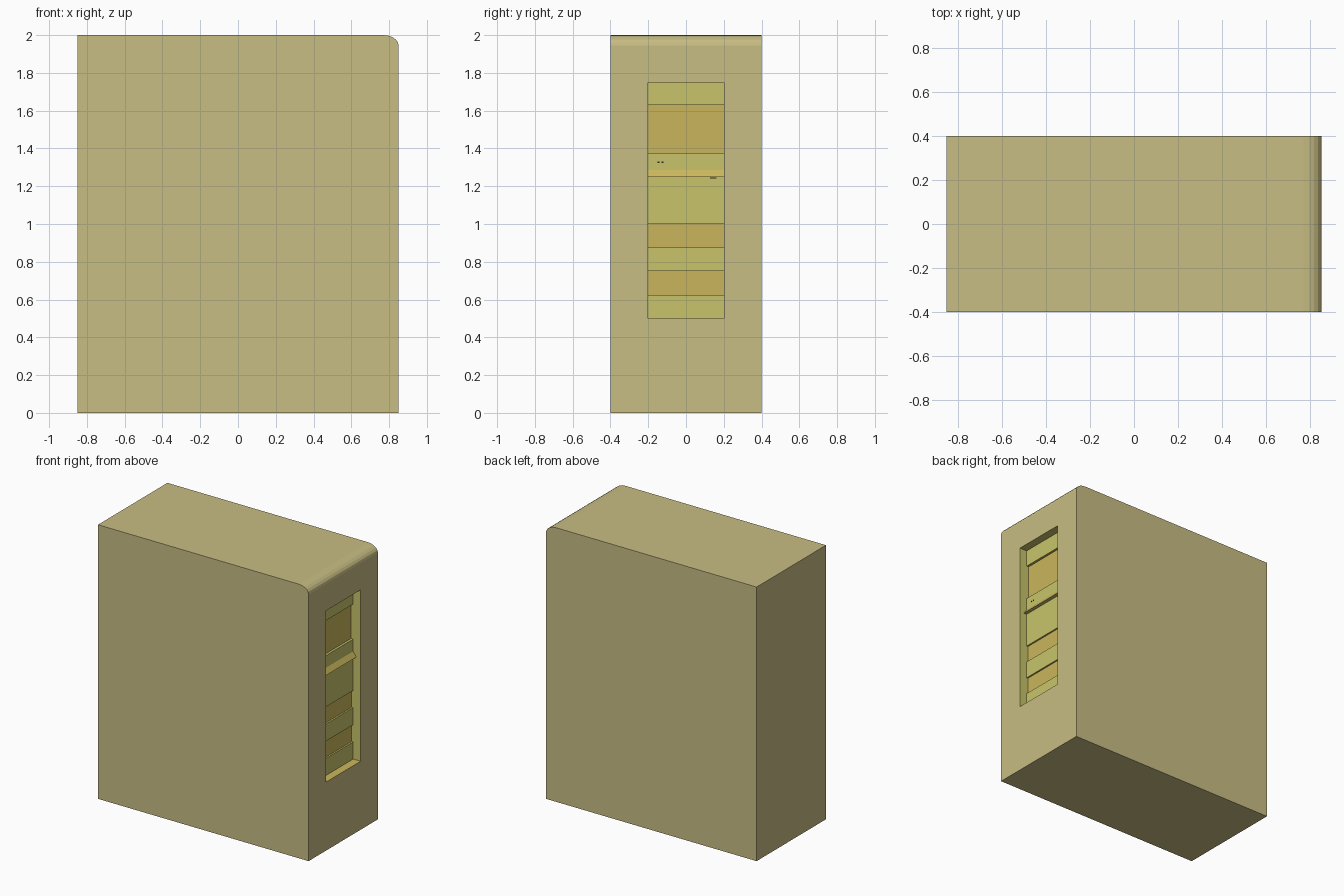
import bpy, bmesh, math

if "Cube" in bpy.data.objects:
    bpy.data.objects.remove(bpy.data.objects["Cube"])


def material(name, rgb):
    m = bpy.data.materials.new(name)
    m.diffuse_color = (*rgb, 1)
    m.use_nodes = True
    m.node_tree.nodes["Principled BSDF"].inputs["Base Color"].default_value = m.diffuse_color
    return m


BODY = material("beige", (0.58, 0.51, 0.23))
GREEN = material("olive", (0.58, 0.55, 0.145))
ORANGE = material("ochre", (0.59, 0.47, 0.107))
DARK = material("dark", (0.02, 0.02, 0.02))


def extrude_profile(name, points, half_width, mats, side_ids=None):
    """Extrude an x-z outline along y; side_ids gives each outline edge a material."""
    bm = bmesh.new()
    front = [bm.verts.new((x, -half_width, z)) for x, z in points]
    back = [bm.verts.new((x, half_width, z)) for x, z in points]
    bm.faces.new(front)
    bm.faces.new(back[::-1])
    n = len(points)
    for i in range(n):
        j = (i + 1) % n
        f = bm.faces.new((front[i], back[i], back[j], front[j]))
        f.material_index = side_ids[i] if side_ids else 0
    bmesh.ops.recalc_face_normals(bm, faces=bm.faces[:])
    mesh = bpy.data.meshes.new(name)
    bm.to_mesh(mesh)
    bm.free()
    for m in mats:
        mesh.materials.append(m)
    obj = bpy.data.objects.new(name, mesh)
    bpy.context.collection.objects.link(obj)
    return obj


def small_box(name, x, y, z, size):
    bpy.ops.mesh.primitive_cube_add(size=1, location=(x, y, z))
    obj = bpy.context.object
    obj.name = name
    obj.scale = size
    obj.data.materials.append(DARK)


# Cabinet body with a faceted rounded top edge on the right
outline = [(-0.85, 2), (-0.85, 0), (0.85, 0)]
for i in range(6):
    a = math.radians(18 * i)
    outline.append((0.77 + 0.08 * math.cos(a), 1.945 + 0.055 * math.sin(a)))
body = extrude_profile("cabinet_body", outline, 0.4, [BODY])

# Recessed control column: stepped panels and a small sloping shelf
panel, slot, bay, shelf = 0.79, 0.778, 0.773, 0.815
G, O = 0, 1
steps = [  # x, z, material of the edge leaving this point
    (0.95, 0.5, O), (panel, 0.5, G), (panel, 0.625, G),
    (slot, 0.625, O), (slot, 0.75, O), (panel, 0.75, G), (panel, 0.875, G),
    (slot, 0.875, O), (slot, 1.0, O), (panel, 1.0, G), (panel, 1.25, G),
    (shelf, 1.25, O), (panel, 1.286, G), (panel, 1.375, G),
    (bay, 1.375, O), (bay, 1.63, O), (panel, 1.63, G), (panel, 1.75, G),
    (0.95, 1.75, G),
]
cutter = extrude_profile("recess_cutter", [s[:2] for s in steps], 0.2,
                         [GREEN, ORANGE], [s[2] for s in steps])
cutter.hide_render = True

cut = body.modifiers.new("recess", 'BOOLEAN')
cut.operation = 'DIFFERENCE'
cut.solver = 'EXACT'
cut.material_mode = 'TRANSFER'
cut.object = cutter
bpy.context.view_layer.objects.active = body
bpy.ops.object.modifier_apply(modifier=cut.name)
bpy.data.objects.remove(cutter)

# Tiny buttons and slot on the panel
for k, y in enumerate((-0.145, -0.125)):
    small_box(f"button_{k + 1}", panel, y, 1.328, (0.006, 0.01, 0.008))
small_box("card_slot", panel, 0.145, 1.243, (0.006, 0.034, 0.005))
